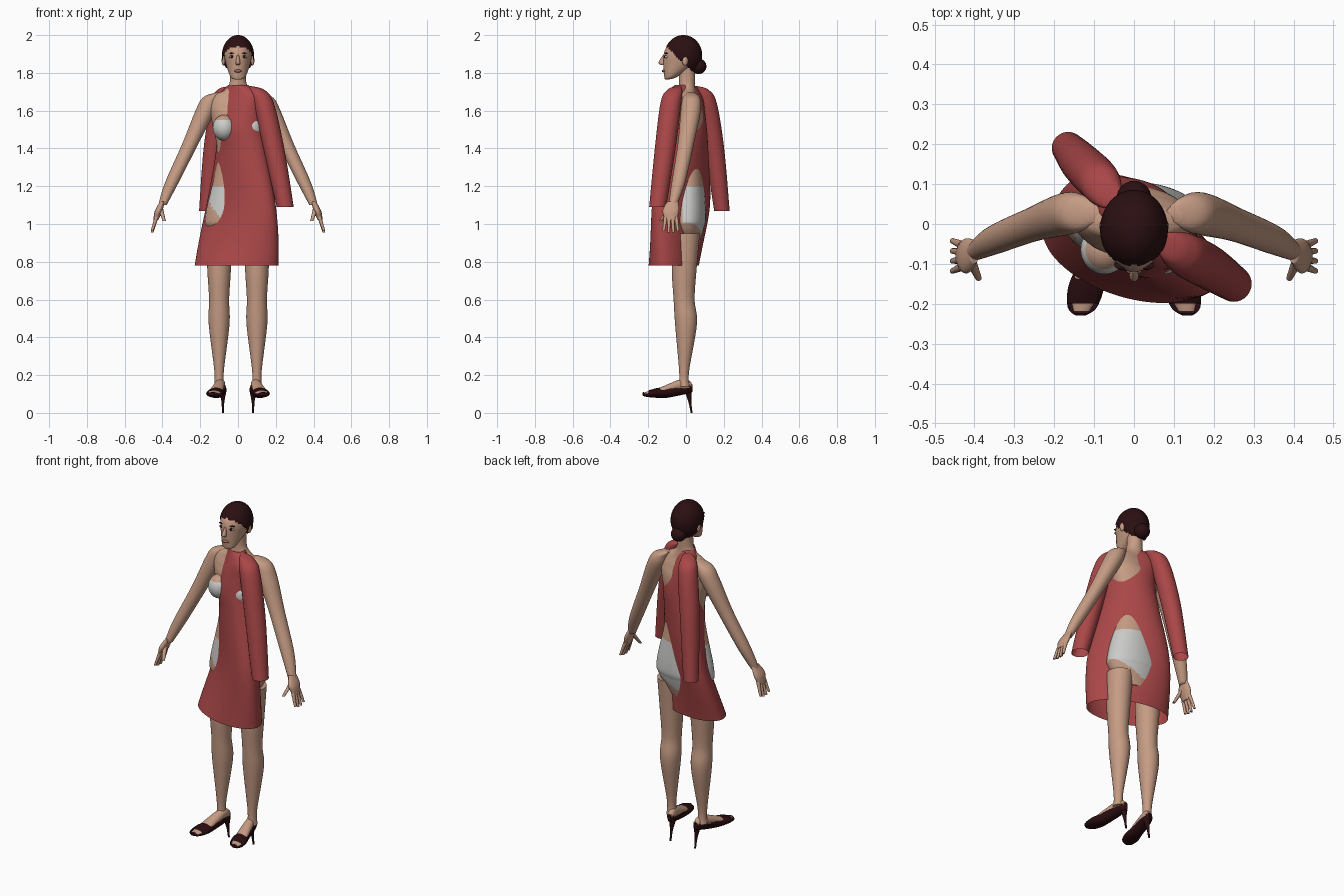
import bpy, bmesh
from math import sin, cos, pi, radians
from mathutils import Vector, Matrix

cube = bpy.data.objects.get("Cube")
if cube:
    bpy.data.objects.remove(cube, do_unlink=True)


def material(name, *rgb):
    mat = bpy.data.materials.new(name)
    mat.use_nodes = True
    mat.diffuse_color = (*rgb, 1)
    shader = mat.node_tree.nodes["Principled BSDF"]
    shader.inputs["Base Color"].default_value = (*rgb, 1)
    return mat


SKIN = material("skin", .56, .33, .23)
RED = material("red cloth", .4, .062, .064)
WHITE = material("white underwear", .6, .6, .59)
HAIR = material("dark brown hair", .024, .005, .006)
LEATHER = material("dark leather", .022, .004, .005)
LIPS = material("lips", .36, .15, .12)
EYE_WHITE = material("eye white", .5, .46, .43)


def finish(name, bm, mats, keep=None, rule=None):
    """Drop the faces outside keep, colour the rest by rule and link."""
    if keep:
        dropped = [f for f in bm.faces if not keep(f.calc_center_median())]
        bmesh.ops.delete(bm, geom=dropped, context="FACES")
    bmesh.ops.recalc_face_normals(bm, faces=bm.faces)
    for face in bm.faces:
        if rule:
            face.material_index = int(rule(face.calc_center_median()))
    mesh = bpy.data.meshes.new(name)
    bm.to_mesh(mesh)
    bm.free()
    for mat in mats:
        mesh.materials.append(mat)
    part = bpy.data.objects.new(name, mesh)
    bpy.context.collection.objects.link(part)
    bpy.ops.object.select_all(action="DESELECT")
    part.select_set(True)
    bpy.context.view_layer.objects.active = part
    bpy.ops.object.shade_smooth_by_angle(angle=radians(60))


def eased(keys, steps):
    """Pass a smooth curve through the key sections."""
    keys = [Vector(key) for key in keys]
    padded = [keys[0], *keys, keys[-1]]
    for before, start, end, after in zip(padded, keys, keys[1:], padded[3:]):
        leave, arrive = (end - before) / 2, (after - start) / 2
        for step in range(steps):
            t = step / steps
            blend = t * t * (3 - 2 * t)
            yield (start.lerp(end, blend) + leave * (t * (1 - t) ** 2)
                   - arrive * (t * t * (1 - t)))
    yield keys[-1]


def loft(name, sections, mats, side=1, seg=32, steps=8, upright=True,
         caps=True, **options):
    """Skin ellipses (x, y, z, half width, half depth, turn in degrees)."""
    bm = bmesh.new()
    rings = []
    for x, y, z, width, depth, turn in eased(sections, steps):
        spin = Matrix.Rotation(radians(turn), 2)
        ring = []
        for i in range(seg):
            angle = 2 * pi * i / seg
            u, v = spin @ Vector((width * cos(angle), depth * sin(angle)))
            spot = (x + u, y + v, z) if upright else (x + u, y, z + v)
            ring.append(bm.verts.new((spot[0] * side, *spot[1:])))
        rings.append(ring)
    for low, high in zip(rings, rings[1:]):
        for i in range(seg):
            bm.faces.new((low[i - 1], low[i], high[i], high[i - 1]))
    if caps:
        bm.faces.new(rings[0])
        bm.faces.new(rings[-1])
    finish(name, bm, mats, **options)


def limb(name, path, mats, squash=1, **options):
    """Loft along a path of (x, y, z, radius)."""
    sections = [(x, y, z, r, r * squash, 0) for x, y, z, r in path]
    loft(name, sections, mats, **options)


def ball(name, centre, radii, mat, *more, seg=32, **options):
    bm = bmesh.new()
    bmesh.ops.create_uvsphere(
        bm, u_segments=seg, v_segments=seg // 2, radius=1,
        matrix=Matrix.LocRotScale(Vector(centre), None, Vector(radii)))
    finish(name, bm, [mat, *more], **options)


def is_briefs(c):
    """High cut in front, fuller behind."""
    slope = 1.25 if c.y < -.02 else .5
    return .92 + slope * abs(c.x) < c.z < 1.19


def is_bra(c):
    return c.z < 1.55


def is_shoe(c):
    """Leave the instep and a peep toe open."""
    instep = -.13 < c.y < .02 and c.z > .13
    peep_toe = -.222 < c.y < -.2 and c.z > .103
    return not (instep or peep_toe)


def is_hair(c):
    """The hairline slopes from forehead to nape."""
    return c.z > 1.84 - .95 * c.y


# Torso and neck: height, half width, half depth
torso = [(.88, .09, .06), (.98, .165, .09), (1.06, .17, .1), (1.35, .11, .08),
         (1.55, .14, .09), (1.63, .15, .07), (1.68, .125, .05),
         (1.71, .07, .045), (1.75, .044, .042), (1.85, .04, .045)]
loft("torso", [(0, .005, z, w, d, 0) for z, w, d in torso], [SKIN, WHITE],
     seg=80, steps=14, rule=is_briefs)


# Dress: turned on the body, easing round and forward towards the hem
def dress_section(z, width, depth):
    drop = 1.75 - z
    x = drop * (.9 - drop) / 10
    y = -.01 - .06 * drop ** 3
    return x, y, z, width, depth, 28 * drop ** 4 - 42


dress = [(.78, .23, .12), (1.08, .22, .1), (1.37, .16, .105), (1.5, .135, .11),
         (1.6, .13, .09), (1.67, .13, .065), (1.71, .1, .05), (1.735, .06, .042)]
loft("dress", [dress_section(*row) for row in dress], [RED],
     seg=72, steps=12, caps=False)

# Empty sleeves, rounded over the shoulder and open at the cuff
limb("left_sleeve", [(.06, -.04, 1.73, .01), (.1, -.06, 1.71, .04),
                     (.135, -.08, 1.64, .055), (.19, -.11, 1.4, .055),
                     (.25, -.15, 1.09, .045)], [RED], caps=False)
limb("right_sleeve", [(-.04, .05, 1.73, .01), (-.07, .08, 1.71, .04),
                      (-.09, .11, 1.64, .053), (-.13, .15, 1.4, .052),
                      (-.165, .19, 1.07, .041)], [RED], caps=False)


# Feet point slightly outward
def foot_section(y, z, width, height):
    return .09 - .19 * y, y, z, width, height, 0


leg = [(0, .95, .07), (-.01, .75, .062), (-.01, .6, .053), (0, .47, .055),
       (-.01, .22, .025), (-.01, .14, .028)]
foot = [(.03, .14, .015, .02), (-.02, .15, .025, .03),
        (-.16, .11, .035, .015), (-.22, .1, .02, .01)]
shoe = [(.035, .13, .01, .02), (0, .13, .03, .03), (-.1, .11, .035, .03),
        (-.16, .105, .045, .025), (-.21, .1, .036, .015), (-.23, .1, .012, .008)]

for label, side in (("left", 1), ("right", -1)):
    # Bust
    ball(label + "_breast", (.074 * side, -.064, 1.51), (.06, .062, .068),
         SKIN, WHITE, seg=48, rule=is_bra)

    # Leg, foot and high-heeled shoe
    limb(label + "_leg", [(.1, *row) for row in leg], [SKIN, WHITE],
         squash=1.05, side=side, rule=is_briefs)
    loft(label + "_foot", [foot_section(*row) for row in foot], [SKIN],
         side=side, upright=False)
    loft(label + "_shoe", [foot_section(*row) for row in shoe], [LEATHER],
         side=side, upright=False, keep=is_shoe)
    limb(label + "_heel", [(.08, .01, .12, .02), (.08, .02, .06, .008),
                           (.08, .03, 0, .005)], [LEATHER], side=side, seg=16)

    # Arm and palm
    limb(label + "_arm", [(.1, .025, 1.695, .02), (.14, .028, 1.67, .045),
                          (.172, .025, 1.6, .053), (.25, 0, 1.43, .043),
                          (.35, -.04, 1.22, .036), (.4, -.07, 1.1, .022)],
         [SKIN], side=side)
    limb(label + "_palm", [(.4, -.07, 1.12, .013), (.42, -.08, 1.07, .02),
                           (.435, -.08, 1.02, .013)],
         [SKIN], squash=2.2, side=side)

    # Fingers fan out from the palm, the middle ones longest
    for i, finger in enumerate(("index", "middle", "ring", "little")):
        spread = (1.5 - i) * .018
        tip = .95 + abs(spread) / 2
        limb(f"{label}_{finger}_finger",
             [(.43, -.08 - spread, 1.04, .011),
              (.455, -.08 - spread * 1.4, tip, .007)],
             [SKIN], side=side, seg=12)
    limb(label + "_thumb", [(.41, -.09, 1.08, .014), (.39, -.135, 1.015, .008)],
         [SKIN], side=side, seg=12)

    # Ear, eye, iris and brow
    ball(label + "_ear", (.077 * side, -.005, 1.865), (.01, .016, .026), SKIN)
    eye_x = .032 * side
    ball(label + "_eye", (eye_x, -.104, 1.885), (.015, .01, .008), EYE_WHITE)
    ball(label + "_iris", (eye_x, -.109, 1.886), (.009, .007, .008), HAIR)
    ball(label + "_brow", (eye_x, -.102, 1.904), (.018, .012, .003), HAIR)

# Head: depth position, height, half width, half depth
head = [(-.1, 1.765, .015, .01), (-.08, 1.78, .04, .035), (-.03, 1.85, .065, .09),
        (-.02, 1.9, .073, .098), (-.016, 1.94, .064, .082), (-.01, 1.98, .02, .03)]
loft("head", [(0, *row, 0) for row in head], [SKIN], seg=48)
limb("nose", [(0, -.115, 1.895, .005), (0, -.128, 1.855, .012),
              (0, -.12, 1.842, .009)], [SKIN], squash=1.4, seg=16)
ball("mouth", (0, -.115, 1.81), (.02, .013, .008), LIPS)

# Swept-back hair with a low bun
ball("hair", (0, -.014, 1.893), (.085, .1, .107), HAIR, seg=64, keep=is_hair)
ball("bun", (0, .066, 1.835), (.043, .042, .041), HAIR)
